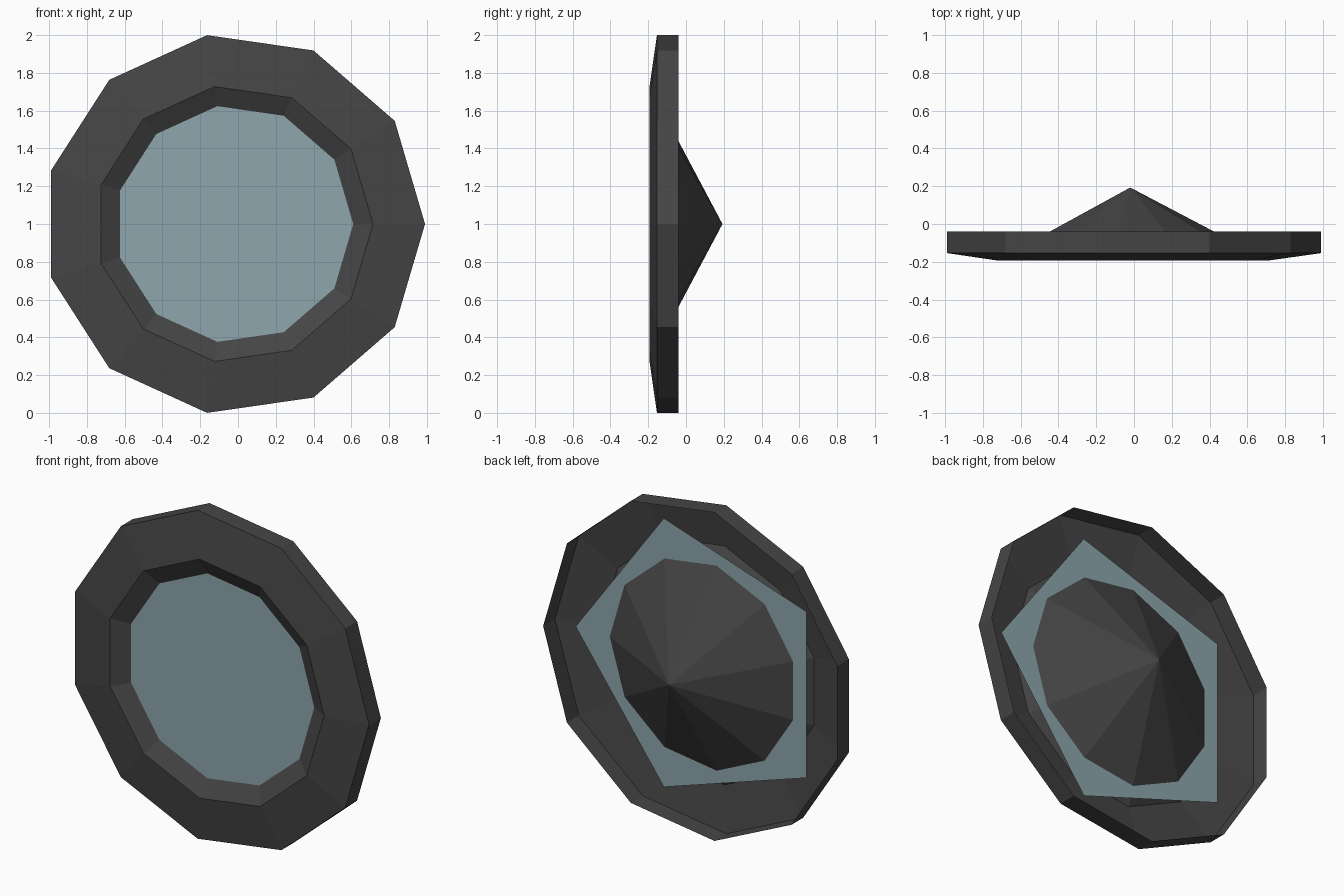
import bpy, bmesh, math

if "Cube" in bpy.data.objects:
    bpy.data.objects.remove(bpy.data.objects["Cube"])

CX, CZ = -0.02, 1.0      # axis of the lamp, running along y
SIDES = 11


def material(name, rgb):
    m = bpy.data.materials.new(name)
    m.diffuse_color = (*rgb, 1.0)
    m.use_nodes = True
    m.node_tree.nodes["Principled BSDF"].inputs["Base Color"].default_value = m.diffuse_color
    return m


def polygon(bm, r, y, n):
    """Ring of vertices around the y axis, first one towards +x."""
    return [bm.verts.new((CX + r * math.cos(math.tau * i / n), y,
                          CZ + r * math.sin(math.tau * i / n))) for i in range(n)]


def finish(bm, name, mat):
    mesh = bpy.data.meshes.new(name)
    bm.to_mesh(mesh)
    bm.free()
    mesh.materials.append(mat)
    bpy.context.collection.objects.link(bpy.data.objects.new(name, mesh))


def lathe(name, profile, mat):
    """Sweep (radius, y) points round the axis; radius 0 closes to a point."""
    bm = bmesh.new()
    prev = None
    for r, y in profile:
        if r == 0:
            tip = bm.verts.new((CX, y, CZ))
            for i in range(SIDES):
                bm.faces.new((prev[i], tip, prev[(i + 1) % SIDES]))
            break
        ring = polygon(bm, r, y, SIDES)
        if prev:
            for i in range(SIDES):
                j = (i + 1) % SIDES
                bm.faces.new((prev[i], ring[i], ring[j], prev[j]))
        prev = ring
    finish(bm, name, mat)


dark = material("dark grey", (0.06, 0.06, 0.06))
blue = material("pale blue glass", (0.27, 0.38, 0.42))

# Open-backed rim: outer wall and sloping front face
lathe("rim", [(1.01, -0.04), (1.01, -0.154), (0.735, -0.193)], dark)

# Conical reflector running from the rim's inner edge to the rear point
lathe("reflector", [(0.735, -0.193), (0, 0.193)], dark)

# Five-sided glass plate passing through the reflector
bm = bmesh.new()
bm.faces.new(polygon(bm, 0.86, -0.138, 5))
finish(bm, "glass", blue)
